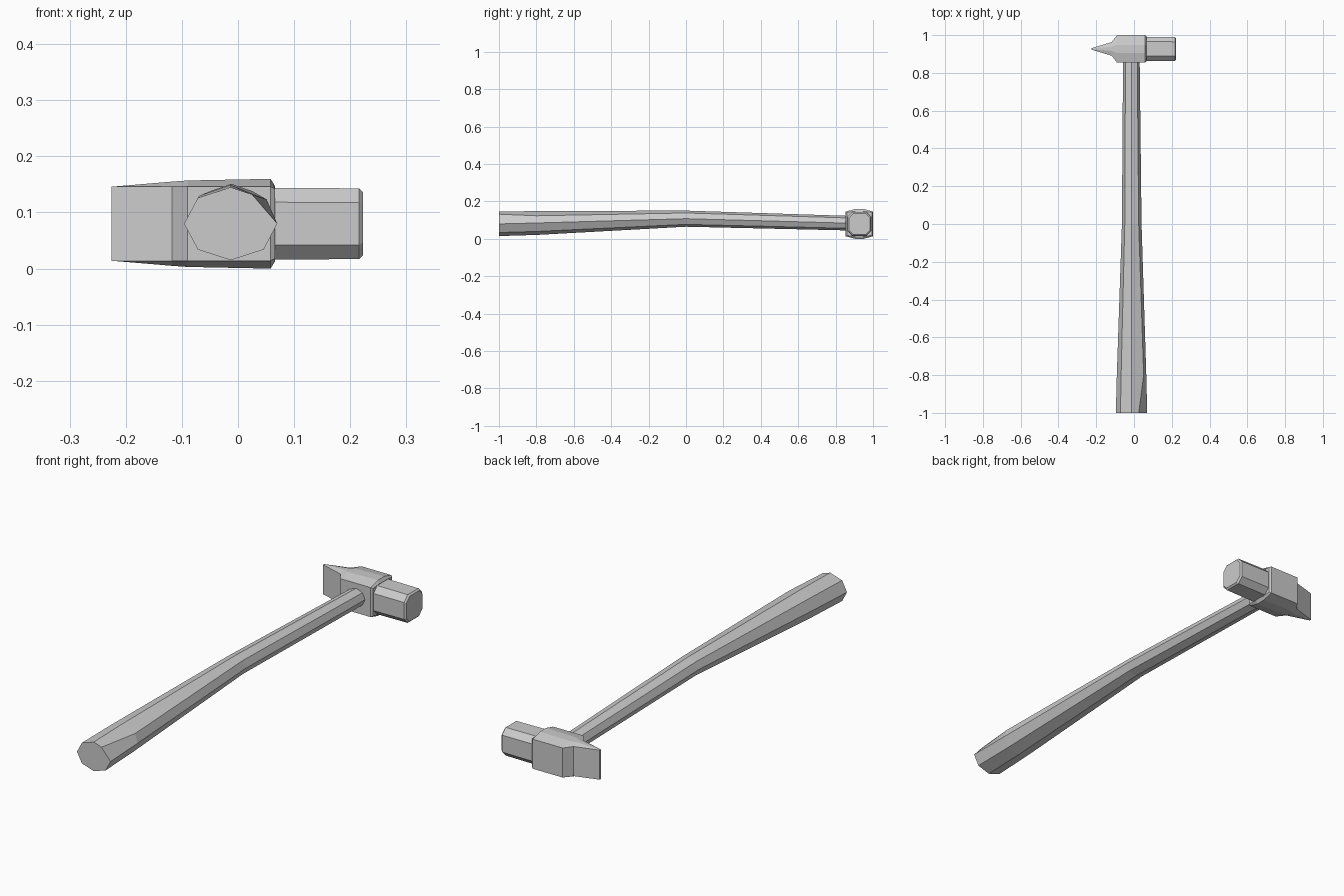
import bpy, bmesh, math
from mathutils import Vector

cube = bpy.data.objects.get("Cube")
if cube:
    bpy.data.objects.remove(cube, do_unlink=True)

grey = bpy.data.materials.new("plain grey")
grey.use_nodes = True
grey.diffuse_color = (0.6, 0.6, 0.6, 1)
grey.node_tree.nodes["Principled BSDF"].inputs["Base Color"].default_value = (0.6, 0.6, 0.6, 1)


def loft(name, rings):
    """Skin a row of equal closed rings and cap both ends."""
    bm = bmesh.new()
    rows = [[bm.verts.new(p) for p in ring] for ring in rings]
    n = len(rows[0])
    for a, b in zip(rows, rows[1:]):
        for i in range(n):
            j = (i + 1) % n
            bm.faces.new((a[i], a[j], b[j], b[i]))
    bm.faces.new(rows[0][::-1])
    bm.faces.new(rows[-1])
    bmesh.ops.recalc_face_normals(bm, faces=bm.faces)
    mesh = bpy.data.meshes.new(name)
    bm.to_mesh(mesh)
    bm.free()
    mesh.materials.append(grey)
    obj = bpy.data.objects.new(name, mesh)
    bpy.context.collection.objects.link(obj)
    return obj


# Handle: eight-sided, thick at the grip, with one shaved upper corner
def handle_ring(y, cx, rx, cz, rz, corner=None):
    unit = [(math.cos(k * math.pi / 4), math.sin(k * math.pi / 4)) for k in range(8)]
    if corner:
        unit[1] = corner
    return [Vector((cx + u * rx, y, cz + v * rz)) for u, v in unit]


loft("handle", [
    handle_ring(-1.0, -0.013, 0.083, 0.080, 0.065, (0.46, 0.80)),
    handle_ring(-0.8, -0.013, 0.078, 0.085, 0.064, (0.82, 0.60)),
    handle_ring(0.0, -0.012, 0.052, 0.108, 0.043),
    handle_ring(0.87, -0.014, 0.044, 0.084, 0.039),
])

HEAD_Y, HEAD_Z = 0.927, 0.080


# Head block: low crown above and below, narrowing to a wedge
def head_ring(x, half_y, edge_z, crown_z):
    quarter = [(1, edge_z), (0.3, crown_z)]
    top = quarter + [(-u, z) for u, z in quarter[::-1]]
    loop = top + [(-u, -z) for u, z in top]
    return [Vector((x, HEAD_Y + u * half_y, HEAD_Z + z)) for u, z in loop]


loft("hammer_head", [
    head_ring(-0.225, 0.004, 0.066, 0.066),
    head_ring(-0.118, 0.036, 0.066, 0.075),
    head_ring(-0.090, 0.073, 0.066, 0.077),
    head_ring(0.058, 0.073, 0.066, 0.080),
    head_ring(0.066, 0.067, 0.062, 0.067),
])


# Striking face: eight-sided bar with a bevelled end
def face_ring(x, size):
    flat = 0.6 * size
    corners = [(size, flat), (flat, size), (-flat, size), (-size, flat)]
    loop = corners + [(-u, -v) for u, v in corners]
    return [Vector((x, HEAD_Y + u, HEAD_Z + v)) for u, v in loop]


loft("striking_face", [
    face_ring(0.05, 0.064),
    face_ring(0.216, 0.063),
    face_ring(0.223, 0.056),
])
